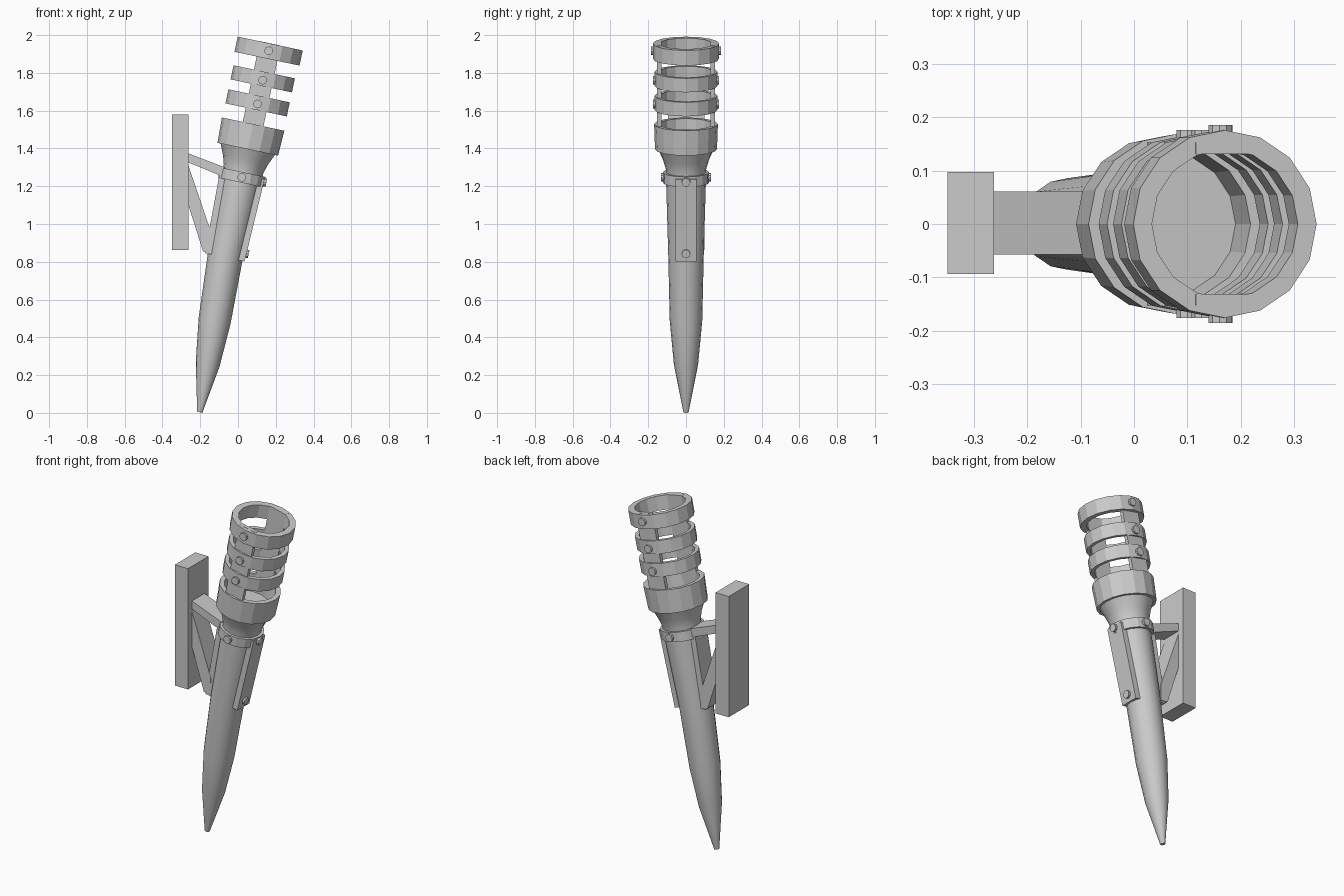
import bpy, bmesh, math
from mathutils import Matrix

if "Cube" in bpy.data.objects:
    bpy.data.objects.remove(bpy.data.objects["Cube"])

SIDES = 16
# Torch frame: tilted 12 degrees toward +x
TILT = Matrix.Translation((-0.245, 0, 0)) @ Matrix.Rotation(math.radians(12), 4, 'Y')
FLAT = Matrix.Identity(4)


def finish(name, bm, mat):
    bmesh.ops.recalc_face_normals(bm, faces=bm.faces)
    bm.transform(mat)
    me = bpy.data.meshes.new(name)
    bm.to_mesh(me)
    bm.free()
    ob = bpy.data.objects.new(name, me)
    bpy.context.collection.objects.link(ob)
    return ob


def lathe(name, profile, loop=False):
    """Profile of (radius, height, x offset); loop closes it into a ring, else ends are capped."""
    bm = bmesh.new()
    rings = []
    for r, z, ox in profile:
        rings.append([bm.verts.new((ox + r * math.cos(a), r * math.sin(a), z))
                      for a in (2 * math.pi * i / SIDES for i in range(SIDES))])
    pairs = list(zip(rings, rings[1:]))
    if loop:
        pairs.append((rings[-1], rings[0]))
    else:
        bm.faces.new(rings[0])
        bm.faces.new(rings[-1])
    for a, b in pairs:
        for i in range(SIDES):
            j = (i + 1) % SIDES
            bm.faces.new((a[i], a[j], b[j], b[i]))
    return finish(name, bm, TILT)


def tube(name, r_in, r_out, z0, z1):
    return lathe(name, [(r_in, z0, 0), (r_out, z0, 0), (r_out, z1, 0), (r_in, z1, 0)], True)


def prism(name, outline, y0, y1, mat=FLAT):
    """Extrude an x-z outline from y0 to y1."""
    bm = bmesh.new()
    a = [bm.verts.new((x, y0, z)) for x, z in outline]
    b = [bm.verts.new((x, y1, z)) for x, z in outline]
    bm.faces.new(a)
    bm.faces.new(b)
    n = len(a)
    for i in range(n):
        j = (i + 1) % n
        bm.faces.new((a[i], a[j], b[j], b[i]))
    return finish(name, bm, mat)


def rivet(name, angle, reach, z, depth=0.05):
    """Round stud pointing outward from the torch axis."""
    bm = bmesh.new()
    bmesh.ops.create_cone(bm, cap_ends=True, segments=10, radius1=0.023, radius2=0.023, depth=depth)
    place = (Matrix.Rotation(math.radians(angle), 4, 'Z')
             @ Matrix.Translation((reach - depth / 2, 0, z)) @ Matrix.Rotation(math.pi / 2, 4, 'Y'))
    return finish(name, bm, TILT @ place)


# Slightly bent tapered handle with flared neck
handle = lathe("handle", [(0.014, 0.012, 0.041), (0.064, 0.268, 0.029), (0.086, 0.502, 0.017),
                          (0.094, 0.855, 0.001), (0.106, 1.275, 0), (0.107, 1.32, 0),
                          (0.122, 1.37, 0), (0.148, 1.43, 0)])
bpy.context.view_layer.objects.active = handle
handle.select_set(True)
bpy.ops.object.shade_smooth_by_angle(angle=math.radians(35))

# Hollow collar cup on top of the neck
lathe("collar", [(0.14, 1.427, 0), (0.164, 1.427, 0), (0.169, 1.563, 0),
                 (0.142, 1.563, 0), (0.136, 1.455, 0)])

# Basket rings with a stud on each side
for i, (ri, ro, z0, z1, zr) in enumerate([(0.143, 0.166, 1.640, 1.716, 1.672),
                                          (0.143, 0.166, 1.770, 1.846, 1.801),
                                          (0.140, 0.176, 1.917, 1.999, 1.960)]):
    tube(f"basket_ring_{i}", ri, ro, z0, z1)
    for ang in (90, -90):
        rivet(f"ring_rivet_{i}_{ang}", ang, ro + 0.01, zr, 0.03)

# Upright straps holding the rings, inside front and back
for s in (-1, 1):
    prism(f"basket_strap_{s}", [(-0.056, 1.46), (0.056, 1.46), (0.056, 2.0), (-0.056, 2.0)],
          s * 0.131, s * 0.153, TILT)

# Handle band and its studs
tube("handle_band", 0.098, 0.122, 1.247, 1.303)
for ang in (90, -90, 0):
    rivet(f"band_rivet_{ang}", ang, 0.133, 1.275)

# Side strips running down the handle
for s in (-1, 1):
    prism(f"handle_strip_{s}", [(s * 0.08, 1.29), (s * 0.12, 1.29), (s * 0.107, 0.842), (s * 0.07, 0.842)],
          -0.056, 0.056, TILT)
rivet("strip_rivet", 0, 0.12, 0.885)

# Wall plate, upper arm and diagonal brace
prism("wall_plate", [(-0.35, 0.862), (-0.263, 0.862), (-0.263, 1.58), (-0.35, 1.58)], -0.094, 0.098)
prism("upper_arm", [(-0.266, 1.375), (-0.07, 1.30), (-0.07, 1.25), (-0.115, 1.265), (-0.266, 1.327)],
      -0.057, 0.061)
prism("diagonal_brace", [(-0.266, 1.32), (-0.14, 0.95), (-0.138, 0.85), (-0.185, 0.855), (-0.266, 1.11)],
      -0.057, 0.061)
